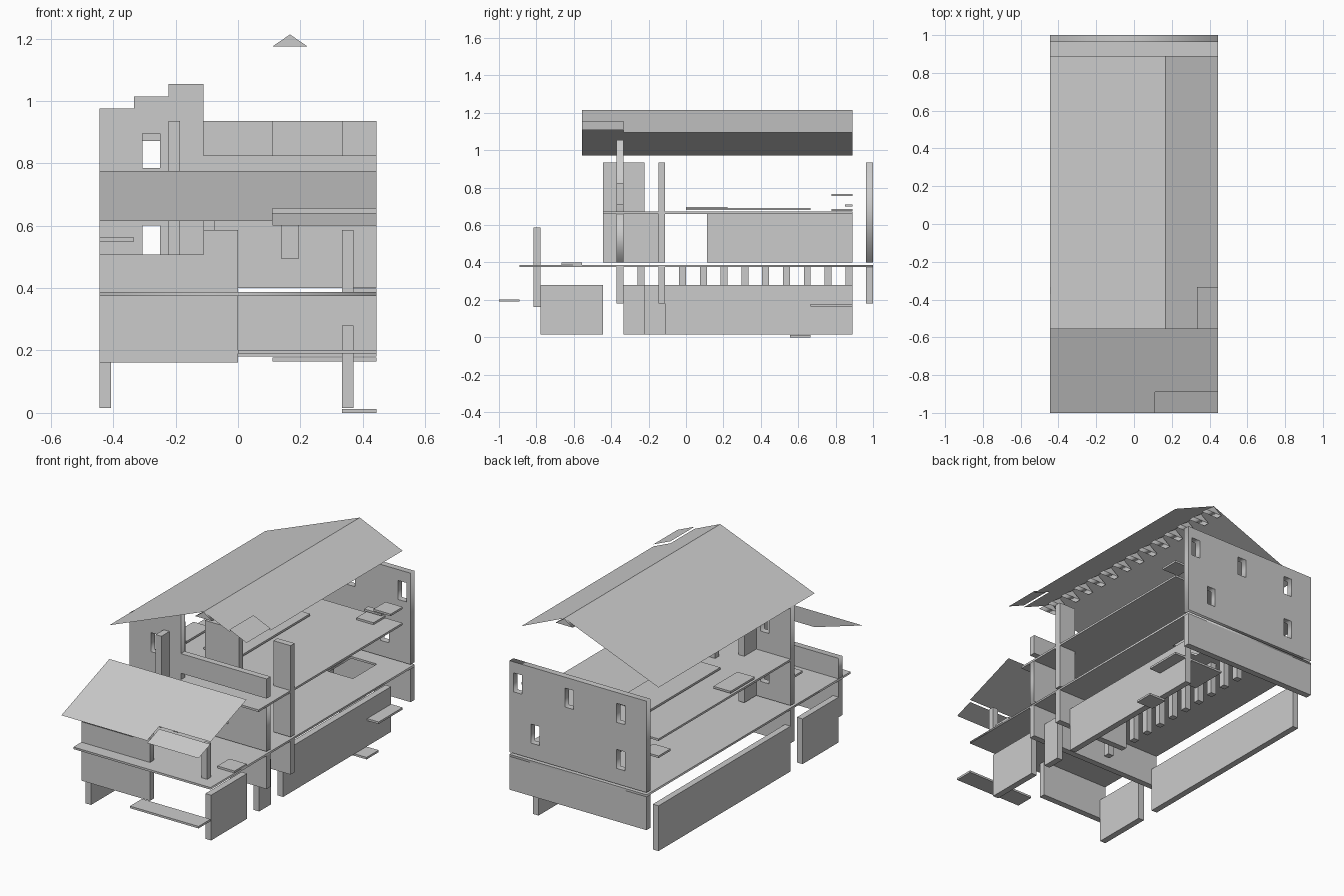
import bpy, math
from mathutils import Matrix

if "Cube" in bpy.data.objects:
    bpy.data.objects.remove(bpy.data.objects["Cube"])

U = 1 / 9          # plan module
T = U / 3          # wall thickness
E = 4 * U          # half width of the house


def add(name, verts, faces):
    me = bpy.data.meshes.new(name)
    me.from_pydata(verts, [], faces)
    ob = bpy.data.objects.new(name, me)
    bpy.context.collection.objects.link(ob)
    return ob


def box(name, x0, x1, y0, y1, z0, z1):
    v = [(x, y, z) for z in (z0, z1) for x, y in ((x0, y0), (x1, y0), (x1, y1), (x0, y1))]
    f = [(3, 2, 1, 0), (4, 5, 6, 7)] + [(i, (i + 1) % 4, (i + 1) % 4 + 4, i + 4) for i in range(4)]
    return add(name, v, f)


def sheet(name, pts):
    return add(name, pts, [tuple(range(len(pts)))])


def rect(a0, a1, b0, b1):
    return [(a0, b0), (a1, b0), (a1, b1), (a0, b1)]


def panel(name, outline, holes, depth, matrix):
    """Filled outline with holes, extruded about its own plane."""
    cu = bpy.data.curves.new(name, 'CURVE')
    cu.dimensions, cu.fill_mode, cu.extrude = '2D', 'BOTH', depth / 2
    for loop in [outline] + holes:
        sp = cu.splines.new('POLY')
        sp.points.add(len(loop) - 1)
        for p, (a, b) in zip(sp.points, loop):
            p.co = (a, b, 0, 1)
        sp.use_cyclic_u = True
    tmp = bpy.data.objects.new(name + "_tmp", cu)
    bpy.context.collection.objects.link(tmp)
    dg = bpy.context.evaluated_depsgraph_get()
    me = bpy.data.meshes.new_from_object(tmp.evaluated_get(dg))
    bpy.data.objects.remove(tmp)
    me.transform(matrix)
    ob = bpy.data.objects.new(name, me)
    bpy.context.collection.objects.link(ob)
    return ob


def wall(name, y0, outline, holes=()):
    """Wall in the xz plane whose front face is at y0."""
    m = Matrix.Translation((0, y0 + T / 2, 0)) @ Matrix.Rotation(math.pi / 2, 4, 'X')
    return panel(name, outline, list(holes), T, m)


def window(c, z):
    return rect(c * U - U / 4, c * U + U / 4, z, z + U)


# Basement side walls
for x0, spans in ((-E, ((-7, -4), (-3, 8))), (3 * U, ((-7, -4), (-3, -2), (-1, 8)))):
    for a, b in spans:
        box("basement_wall", x0, x0 + T, a * U, b * U, 0.015, 0.28)

# Row of posts under the first floor
for i in range(11):
    y = 8 * U - T - i * U
    box("floor_post", -T, 0, y, y + T, 0.18, 0.375)

# Floors
panel("first_floor", rect(-E, E, -8 * U, 1), [rect(U, 2.5 * U, 6 * U, 8 * U)], 0.012,
      Matrix.Translation((0, 0, 0.381)))
box("second_floor", -E, E, -3 * U, 8 * U, 0.66, 0.672)
box("balcony_floor", -U, E, -4 * U, -3 * U, 0.66, 0.672)

# Back wall
box("back_wall_lower", -E, E, 1 - T, 1, 0.18, 0.375)
wall("back_wall_upper", 1 - T, rect(-E, E, 0.4, 0.935),
     [window(c, 0.76) for c in (-2.5, 0.5, 3.5)] + [window(c, 0.49) for c in (-2.5, 2.5)])

# Main front wall, stepped on the left
yf = -3 * U - T
box("front_wall_lower", -E, E, yf, yf + T, 0.18, 0.375)
steps = [(-E, 0.4), (-U, 0.4), (-U, 1.055), (-2 * U, 1.055), (-2 * U, 1.015),
         (-3 * U, 1.015), (-3 * U, 0.975), (-E, 0.975)]
wall("front_wall_stepped", yf, steps, [window(-2.5, 0.785), window(-2.5, 0.49)])
wall("front_wall_right", yf, rect(-U, E, 0.4, 0.66), [window(1.5, 0.495)])
box("balcony_parapet", -U, E, yf, yf + T, 0.71, 0.825)

# Middle wall
ym = -U - T
box("middle_wall_lower", 0, E, ym, ym + T, 0.18, 0.375)
for a, b in ((-1, 1), (3, 4)):
    box("middle_wall", a * U, b * U, ym, ym + T, 0.4, 0.935)

# Inner long walls
box("inner_wall_upper", -2 * U, -2 * U + T, -4 * U, -2 * U, 0.672, 0.935)
box("inner_wall_entry", -2 * U, -2 * U + T, -4 * U, -2 * U, 0.4, 0.66)
box("inner_wall_front", -U, -U + T, -4 * U, -U, 0.4, 0.66)
box("inner_wall_back", -T, 0, U, 8 * U, 0.4, 0.66)

# Porch wall and post
yp = -7 * U - T
box("porch_wall_lower", -E, 0, yp, yp + T, 0.162, 0.375)
wall("porch_wall_upper", yp, [(-E, 0.387), (0, 0.387), (0, 0.587), (-U, 0.587), (-U, 0.507), (-E, 0.507)])
box("porch_post", 3 * U, 3 * U + T, yp, yp + T, 0.387, 0.587)

# Landings, steps and ledges: x and y in modules, then underside height
for x0, x1, y0, y1, z in (
        (0, 4, -9, -8, 0.19), (1, 4, 6, 8, 0.165), (3, 4, 5, 6, 0.0),
        (3, 4, -6, -5, 0.387), (-4, -3, -4, -3.33, 0.55), (-4, -3, 7, 8, 0.56),
        (-4, -3, 0, 2, 0.684), (-2, 0, 0, 6, 0.68), (2, 3, 7, 8, 0.674),
        (2, 3, 7.65, 8, 0.698), (3, 4, 7, 8, 0.754)):
    box("landing", x0 * U, x1 * U, y0 * U, y1 * U, z, z + 0.012)

# Main roof: thin sheets, with one lifted corner piece
R, RZ, LZ, EZ = 1.5 * U, 1.215, 0.973, 1.095
y0, y1, yc, xc = -5 * U, 8 * U, -3 * U, 3 * U


def slope(x):
    return RZ + (EZ - RZ) * (x - R) / (E - R)


sheet("roof_left", [(-E, y0, LZ), (R, y0, RZ), (R, y1, RZ), (-E, y1, LZ)])
sheet("roof_right", [(R, y0, RZ), (xc, y0, slope(xc)), (xc, yc, slope(xc)),
                     (E, yc, EZ), (E, y1, EZ), (R, y1, RZ)])
sheet("roof_right_corner", [(x, y, slope(x) + 0.012) for x, y in rect(xc, E, y0, yc)])

# Triangular ridge blocks
for i in range(13):
    wall("ridge_block", 8 * U - T - i * U, [(U, 1.175), (2 * U, 1.175), (R, RZ - 0.002)])
wall("ridge_block", y0, [(U, 1.175), (2 * U, 1.175), (R, RZ - 0.002)])


# Porch roof with a dropped corner piece
def porch_z(y):
    return 0.615 + (y + 1) * 0.36


sheet("porch_roof", [(x, y, porch_z(y)) for x, y in (
    (-E, -1), (U, -1), (U, -8 * U), (E, -8 * U), (E, -5 * U), (-E, -5 * U))])
sheet("porch_roof_corner", [(x, y, porch_z(y) - 0.014) for x, y in rect(U, E, -1, -8 * U)])
